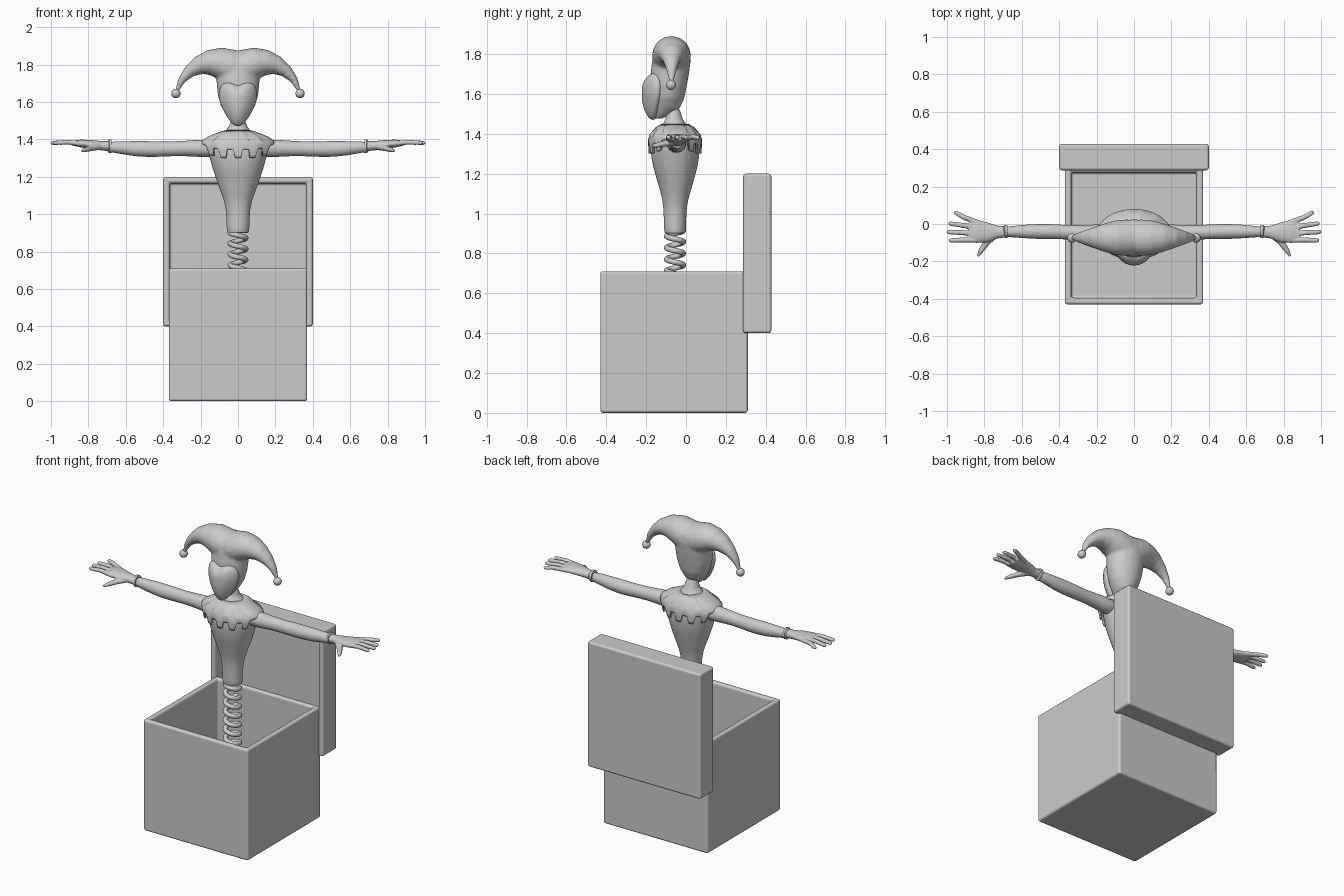
import bpy, bmesh, math
from mathutils import Vector

if "Cube" in bpy.data.objects:
    bpy.data.objects.remove(bpy.data.objects["Cube"])

grey = bpy.data.materials.new("plain grey")
grey.use_nodes = True
grey.diffuse_color = (0.6, 0.6, 0.6, 1)
grey.node_tree.nodes["Principled BSDF"].inputs["Base Color"].default_value = (0.6, 0.6, 0.6, 1)


def finish(name, bm, angle=40):
    """Turn a bmesh into a smooth-shaded object."""
    bmesh.ops.recalc_face_normals(bm, faces=bm.faces)
    mesh = bpy.data.meshes.new(name)
    bm.to_mesh(mesh)
    bm.free()
    mesh.materials.append(grey)
    ob = bpy.data.objects.new(name, mesh)
    bpy.context.collection.objects.link(ob)
    bpy.ops.object.select_all(action="DESELECT")
    ob.select_set(True)
    bpy.context.view_layer.objects.active = ob
    bpy.ops.object.shade_smooth_by_angle(angle=math.radians(angle))
    return ob


def bridge(bm, rings):
    n = len(rings[0])
    for a, b in zip(rings, rings[1:]):
        for i in range(n):
            bm.faces.new((a[i], a[(i + 1) % n], b[(i + 1) % n], b[i]))


def loft(bm, stations, sides=20):
    """Elliptical tube; each station is x, y, z, half size across, half size in y."""
    cs = [Vector(s[:3]) for s in stations]
    rings = []
    for k, s in enumerate(stations):
        t = (cs[min(k + 1, len(cs) - 1)] - cs[max(k - 1, 0)]).normalized()
        v = Vector((0, 1, 0))
        v = (v - t * v.dot(t)).normalized()
        u = v.cross(t)
        rings.append([bm.verts.new(cs[k] + u * s[3] * math.cos(a) + v * s[4] * math.sin(a))
                      for a in (2 * math.pi * i / sides for i in range(sides))])
    bridge(bm, rings)
    bm.faces.new(rings[0])
    bm.faces.new(rings[-1])


def body(bm, levels, sides=32):
    """Upright body; each level is z, front y, back y, half width."""
    rings = []
    for z, front, back, half in levels:
        rings.append([bm.verts.new((half * math.cos(a), (front + back) / 2 + (back - front) / 2 * math.sin(a), z))
                      for a in (2 * math.pi * i / sides for i in range(sides))])
    bridge(bm, rings)
    bm.faces.new(rings[0])
    bm.faces.new(rings[-1])


def blend(ob, voxel, rounds):
    """Fuse overlapping pieces into one soft skin."""
    m = ob.modifiers.new("fuse", "REMESH")
    m.mode, m.voxel_size, m.use_smooth_shade = "VOXEL", voxel, True
    m = ob.modifiers.new("soften", "SMOOTH")
    m.factor, m.iterations = 0.5, rounds


def subdivide(ob):
    ob.modifiers.new("round", "SUBSURF").levels = 1
    ob.modifiers["round"].render_levels = 1


def mirror(ob):
    ob.modifiers.new("other side", "MIRROR")


def tray(name, low, high, opening, wall, depth):
    """Rounded block hollowed out through the face that looks along opening."""
    low, high, opening = Vector(low), Vector(high), Vector(opening)
    bm = bmesh.new()
    bmesh.ops.create_cube(bm, size=1)
    for v in bm.verts:
        v.co = [(a + b) / 2 + c * (b - a) for a, b, c in zip(low, high, v.co)]
    bm.normal_update()
    face = max(bm.faces, key=lambda f: f.normal.dot(opening))
    bmesh.ops.inset_region(bm, faces=[face], thickness=wall)
    pit = bmesh.ops.extrude_face_region(bm, geom=[face])["geom"]
    bmesh.ops.translate(bm, vec=-opening * depth, verts=[g for g in pit if isinstance(g, bmesh.types.BMVert)])
    bmesh.ops.delete(bm, geom=[face], context="FACES")
    ob = finish(name, bm)
    m = ob.modifiers.new("soft edges", "BEVEL")
    m.width, m.segments, m.harden_normals = 0.014, 3, True


# Box and its lid, swung open behind
tray("box", (-0.37, -0.43, 0), (0.37, 0.31, 0.71), (0, 0, 1), 0.05, 0.66)
tray("lid", (-0.4, 0.287, 0.4), (0.4, 0.428, 1.2), (0, -1, 0), 0.05, 0.09)

# Spring
coil = bpy.data.curves.new("spring", "CURVE")
coil.dimensions, coil.bevel_depth, coil.bevel_resolution = "3D", 0.014, 3
coil.use_fill_caps = True
turns, step = 15, 24
line = coil.splines.new("POLY")
line.points.add(turns * step)
for i, p in enumerate(line.points):
    a = -2 * math.pi * i / step
    p.co = (0.042 * math.cos(a), -0.055 + 0.042 * math.sin(a), 0.06 + 0.058 * i / step, 1)
line.use_smooth = True
coil.materials.append(grey)
bpy.context.collection.objects.link(bpy.data.objects.new("spring", coil))

# Torso and neck
bm = bmesh.new()
body(bm, [(0.9, -0.1, -0.01, 0.05), (0.901, -0.107, -0.003, 0.057), (0.915, -0.111, 0, 0.061),
          (1.04, -0.112, 0.002, 0.063), (1.1, -0.125, 0.02, 0.085), (1.2, -0.156, 0.05, 0.123),
          (1.28, -0.177, 0.068, 0.146), (1.35, -0.177, 0.068, 0.165), (1.39, -0.162, 0.055, 0.165),
          (1.42, -0.143, 0.033, 0.12), (1.44, -0.125, 0.01, 0.075), (1.465, -0.1, -0.018, 0.043),
          (1.55, -0.095, -0.035, 0.032)])
subdivide(finish("torso", bm))

# Collar with square tabs hanging down front and back
bm = bmesh.new()
cols = 112
rings = []
for t in (0, 0.12, 0.5, 0.75, 0.9, 1):
    ring = []
    for i in range(cols):
        a = 2 * math.pi * (i + 0.5) / cols
        c, s = math.cos(a), math.sin(a)
        tab = math.cos(a * 14) < 0 and abs(c) < 0.85
        low = 1.345 + 0.035 * abs(c) ** 4 - (0.045 if tab else 0)
        z = 1.45 + (low - 1.45) * t
        k = min(1, (1.45 - z) / 0.075)
        grow = math.sin(k * math.pi / 2) ** 0.8
        thick = 0.135 - 0.25 * max(0, 1.35 - z) * 0.2
        ring.append(bm.verts.new(((0.06 + (0.2 - 0.06) * grow - 0.25 * max(0, 1.375 - z)) * c,
                                  -0.055 + (0.068 + (thick - 0.068) * grow) * s, z)))
    rings.append(ring)
bridge(bm, rings)
collar = finish("collar", bm, 60)
collar.modifiers.new("cloth", "SOLIDIFY").thickness = 0.012

# Arms
bm = bmesh.new()
loft(bm, [(0.1, -0.05, 1.35, 0.045, 0.05), (0.18, -0.05, 1.352, 0.049, 0.049), (0.25, -0.048, 1.352, 0.043, 0.043),
          (0.34, -0.045, 1.35, 0.039, 0.038), (0.42, -0.041, 1.348, 0.042, 0.04), (0.5, -0.04, 1.348, 0.043, 0.041),
          (0.58, -0.04, 1.352, 0.039, 0.037), (0.65, -0.041, 1.358, 0.031, 0.03), (0.7, -0.042, 1.36, 0.027, 0.027)])
arms = finish("arms", bm)
subdivide(arms)
mirror(arms)

# Cuffs
bm = bmesh.new()
loft(bm, [(0.675, -0.041, 1.363, 0.02, 0.02), (0.677, -0.041, 1.363, 0.036, 0.034),
          (0.69, -0.041, 1.363, 0.037, 0.035), (0.695, -0.042, 1.363, 0.028, 0.028)])
cuffs = finish("cuffs", bm)
mirror(cuffs)

# Hands: palm, four spread fingers and a thumb
bm = bmesh.new()
loft(bm, [(0.685, -0.042, 1.363, 0.027, 0.03), (0.73, -0.043, 1.366, 0.025, 0.034),
          (0.78, -0.045, 1.372, 0.024, 0.052), (0.84, -0.04, 1.378, 0.021, 0.062), (0.885, -0.037, 1.38, 0.013, 0.058)])
for base, tip_x, tip_y in ((0.01, 0.962, 0.062), (-0.02, 0.992, 0.004), (-0.052, 1.002, -0.041), (-0.083, 0.99, -0.086)):
    loft(bm, [(0.83, base - 0.004, 1.376, 0.014, 0.014), (0.91, (base + tip_y) / 2, 1.385, 0.013, 0.014),
              (tip_x - 0.01, tip_y - 0.002, 1.381, 0.011, 0.012), (tip_x, tip_y, 1.38, 0.005, 0.006)], 12)
loft(bm, [(0.74, -0.05, 1.362, 0.018, 0.024), (0.785, -0.095, 1.353, 0.016, 0.019),
          (0.82, -0.145, 1.343, 0.012, 0.014), (0.835, -0.172, 1.338, 0.006, 0.007)], 12)
hands = finish("hands", bm)
blend(hands, 0.004, 4)
mirror(hands)

# Head in a two-horned cap
bm = bmesh.new()
body(bm, [(1.475, -0.155, -0.12, 0.012), (1.5, -0.16, -0.07, 0.038), (1.53, -0.168, -0.03, 0.062),
          (1.58, -0.175, -0.008, 0.092), (1.64, -0.178, 0.004, 0.109), (1.7, -0.178, 0.015, 0.114),
          (1.78, -0.168, 0.025, 0.12), (1.83, -0.148, 0.018, 0.11), (1.865, -0.115, -0.02, 0.07)])
for side in (1, -1):
    loft(bm, [(side * x, -0.073, z, a, b) for x, z, a, b in (
        (-0.02, 1.775, 0.09, 0.09), (0.04, 1.79, 0.092, 0.098), (0.1, 1.808, 0.084, 0.092),
        (0.155, 1.81, 0.068, 0.077), (0.21, 1.795, 0.05, 0.058), (0.26, 1.763, 0.034, 0.04),
        (0.3, 1.718, 0.021, 0.025), (0.329, 1.655, 0.009, 0.011))])
blend(finish("head_and_cap", bm), 0.007, 10)

# Bells on the cap tips
bm = bmesh.new()
bmesh.ops.create_uvsphere(bm, u_segments=20, v_segments=12, radius=0.025)
bmesh.ops.translate(bm, vec=(0.332, -0.075, 1.645), verts=bm.verts)
bells = finish("cap_bells", bm)
mirror(bells)

# Heart-shaped face
half = [(0, 1.685), (0.03, 1.703), (0.065, 1.707), (0.092, 1.69), (0.105, 1.65), (0.1, 1.605),
        (0.083, 1.56), (0.057, 1.515), (0.027, 1.477), (0, 1.465)]
outline = half + [(-x, z) for x, z in half[-2:0:-1]]
bm = bmesh.new()
rings = []
for s, back in ((1, 0.035), (1, 0.008), (0.97, 0), (0.85, 0), (0.65, 0), (0.4, 0), (0.15, 0)):
    rings.append([bm.verts.new((x * s, -0.222 + 0.045 * s ** 3 + 2.5 * (x * s) ** 2 + back, 1.61 + (z - 1.61) * s))
                  for x, z in outline])
bridge(bm, rings)
bm.faces.new(rings[0])
bm.faces.new(rings[-1])
subdivide(finish("face", bm))
